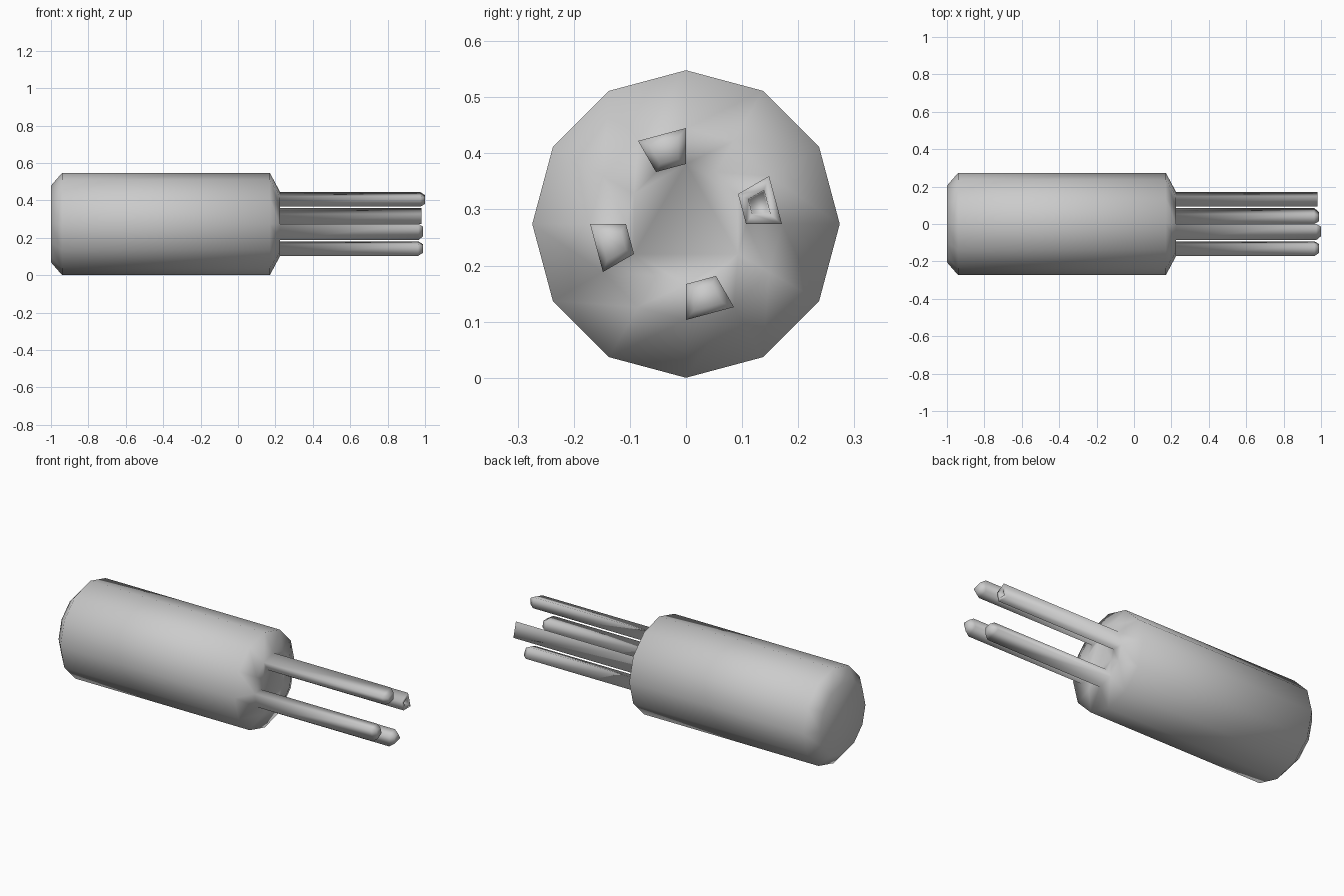
import bpy, bmesh, math
from mathutils import Vector

if "Cube" in bpy.data.objects:
    bpy.data.objects.remove(bpy.data.objects["Cube"])

SIDES = 12
CENTRE_Z = 0.274


def ring(bm, x, r):
    """Twelve-sided ring around the x axis."""
    return [bm.verts.new((x, r * math.cos(i * math.tau / SIDES),
                          CENTRE_Z + r * math.sin(i * math.tau / SIDES)))
            for i in range(SIDES)]


def extrude(bm, face, x, scale=1.0):
    """Extrude a face to a given x, scaling it about its own centre."""
    new = bmesh.ops.extrude_discrete_faces(bm, faces=[face])["faces"][0]
    c = new.calc_center_median()
    for v in new.verts:
        v.co = c + (v.co - c) * scale
        v.co.x = x
    return new


bm = bmesh.new()

# Body: chamfered cylinder with a ringed end face
profile = [(-1.0, 0.205), (-0.94, 0.274), (0.17, 0.274), (0.225, 0.171), (0.225, 0.107)]
rings = [ring(bm, x, r) for x, r in profile]
bm.faces.new(rings[0])
bm.faces.new(rings[-1])
end_faces = []
for a, b in zip(rings, rings[1:]):
    end_faces = [bm.faces.new((a[i], a[(i + 1) % SIDES], b[(i + 1) % SIDES], b[i]))
                 for i in range(SIDES)]
bmesh.ops.recalc_face_normals(bm, faces=bm.faces[:])

# Prongs: every third sector of the end ring; the first has a hollow tip
for sector, length in ((0, 0.98), (3, 1.0), (6, 0.99), (9, 0.988)):
    if sector == 0:
        tip = extrude(bm, end_faces[sector], length)
        tip = extrude(bm, tip, length, 0.5)
        extrude(bm, tip, length - 0.05, 0.9)
    else:
        tip = extrude(bm, end_faces[sector], length - 0.025)
        extrude(bm, tip, length, 0.6)

for f in bm.faces:
    f.smooth = True
mesh = bpy.data.meshes.new("pronged_body")
bm.to_mesh(mesh)
bm.free()

# Single grey finish
grey = bpy.data.materials.new("light grey")
grey.diffuse_color = (0.6, 0.6, 0.6, 1)
grey.use_nodes = True
grey.node_tree.nodes["Principled BSDF"].inputs["Base Color"].default_value = grey.diffuse_color
mesh.materials.append(grey)
obj = bpy.data.objects.new("pronged_body", mesh)
bpy.context.collection.objects.link(obj)
